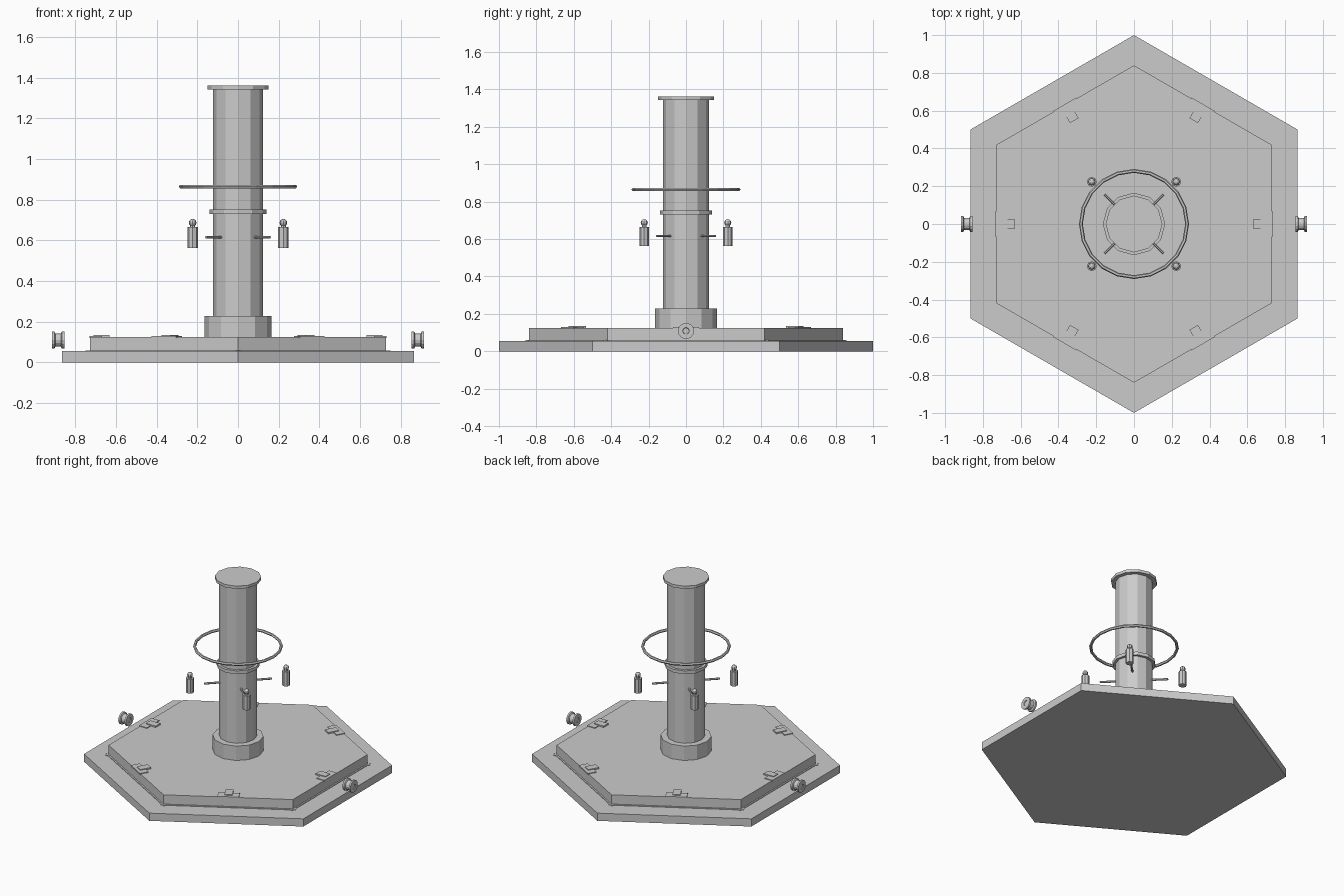
import bpy, bmesh
from math import pi, sin, cos, radians
from mathutils import Matrix, Vector

cube = bpy.data.objects.get("Cube")
if cube:
    bpy.data.objects.remove(cube, do_unlink=True)

grey = bpy.data.materials.new("plain grey")
grey.use_nodes = True
grey.diffuse_color = (0.6, 0.6, 0.6, 1)
grey.node_tree.nodes["Principled BSDF"].inputs["Base Color"].default_value = (0.6, 0.6, 0.6, 1)


def finish(name, bm, matrix=Matrix()):
    """Turn a bmesh into a grey, flat shaded object."""
    bm.transform(matrix)
    bmesh.ops.recalc_face_normals(bm, faces=bm.faces)
    mesh = bpy.data.meshes.new(name)
    bm.to_mesh(mesh)
    bm.free()
    mesh.materials.append(grey)
    obj = bpy.data.objects.new(name, mesh)
    bpy.context.collection.objects.link(obj)
    return obj


def lathe(name, profile, sides, matrix=Matrix(), start=pi / 2):
    """Closed solid of revolution about z from (radius, height) pairs."""
    bm = bmesh.new()
    rings = []
    for r, z in profile:
        rings.append([bm.verts.new((r * cos(start + 2 * pi * i / sides),
                                    r * sin(start + 2 * pi * i / sides), z))
                      for i in range(sides)])
    for a, b in zip(rings, rings[1:]):
        for i in range(sides):
            j = (i + 1) % sides
            bm.faces.new((a[i], a[j], b[j], b[i]))
    bm.faces.new(rings[0])
    bm.faces.new(rings[-1])
    return finish(name, bm, matrix)


def box(name, low, high, matrix=Matrix()):
    bm = bmesh.new()
    bmesh.ops.create_cube(bm, size=1)
    low, high = Vector(low), Vector(high)
    size = high - low
    bm.transform(Matrix.Translation((low + high) / 2) @ Matrix.Diagonal((*size, 1)))
    return finish(name, bm, matrix)


def torus(name, major, minor, z, segments, sides):
    bm = bmesh.new()
    rings = []
    for i in range(segments):
        a = 2 * pi * i / segments
        rings.append([])
        for k in range(sides):
            b = 2 * pi * k / sides
            r = major + minor * cos(b)
            rings[-1].append(bm.verts.new((r * cos(a), r * sin(a), z + minor * sin(b))))
    for i in range(segments):
        a, b = rings[i], rings[(i + 1) % segments]
        for k in range(sides):
            m = (k + 1) % sides
            bm.faces.new((a[k], b[k], b[m], a[m]))
    return finish(name, bm)


# Stepped hexagonal platform
lathe("lower_platform", [(1, 0), (1, 0.055)], 6)
lathe("upper_platform", [(0.84, 0.055), (0.84, 0.125)], 6)

# Edge trims and stepped clamps, one per platform side
for n in range(6):
    turn = Matrix.Rotation(n * pi / 3, 4, 'Z')
    box(f"edge_trim_{n}", (0.722, -0.44, 0.053), (0.738, 0.44, 0.059), turn)
    box(f"clamp_plate_{n}", (0.67, -0.07, 0.12), (0.732, 0.07, 0.13), turn)
    box(f"clamp_tooth_{n}", (0.632, -0.026, 0.12), (0.71, 0.026, 0.135), turn)

# Central column with its collars and cap
lathe("column_foot", [(0.165, 0.12), (0.165, 0.228)], 12)
lathe("column", [(0.122, 0.2), (0.122, 1.35)], 12)
lathe("column_collar", [(0.14, 0.73), (0.14, 0.753)], 12)
lathe("column_cap", [(0.15, 1.343), (0.15, 1.363)], 12)

# Hoop around the column
torus("hoop", 0.281, 0.01, 0.865, 20, 6)

# Diagonal pegs and hanging canisters
for n in range(4):
    turn = Matrix.Rotation(radians(45 + 90 * n), 4, 'Z')
    lathe(f"peg_{n}", [(0.007, 0.1), (0.007, 0.222)], 6,
          turn @ Matrix.Translation((0, 0, 0.616)) @ Matrix.Rotation(pi / 2, 4, 'Y'))
    spot = turn @ Matrix.Translation((0.316, 0, 0))
    lathe(f"canister_{n}", [(0.026, 0.563), (0.026, 0.665)], 8, spot)
    lathe(f"canister_neck_{n}", [(0.013, 0.66), (0.013, 0.685)], 8, spot)
    bm = bmesh.new()
    bmesh.ops.create_uvsphere(bm, u_segments=8, v_segments=6, radius=0.019)
    finish(f"canister_knob_{n}", bm, spot @ Matrix.Translation((0, 0, 0.687)))

# Spools at both sides, with a recessed hub in each end
spool = [(0.016, 0.860), (0.018, 0.855), (0.043, 0.855), (0.043, 0.867), (0.033, 0.872),
         (0.033, 0.899), (0.043, 0.904), (0.043, 0.916), (0.018, 0.916), (0.016, 0.911)]
for side, name in ((1, "left_spool"), (-1, "right_spool")):
    lathe(name, spool, 14,
          Matrix.Translation((0, 0, 0.109)) @ Matrix.Rotation(side * pi / 2, 4, 'Y'))
